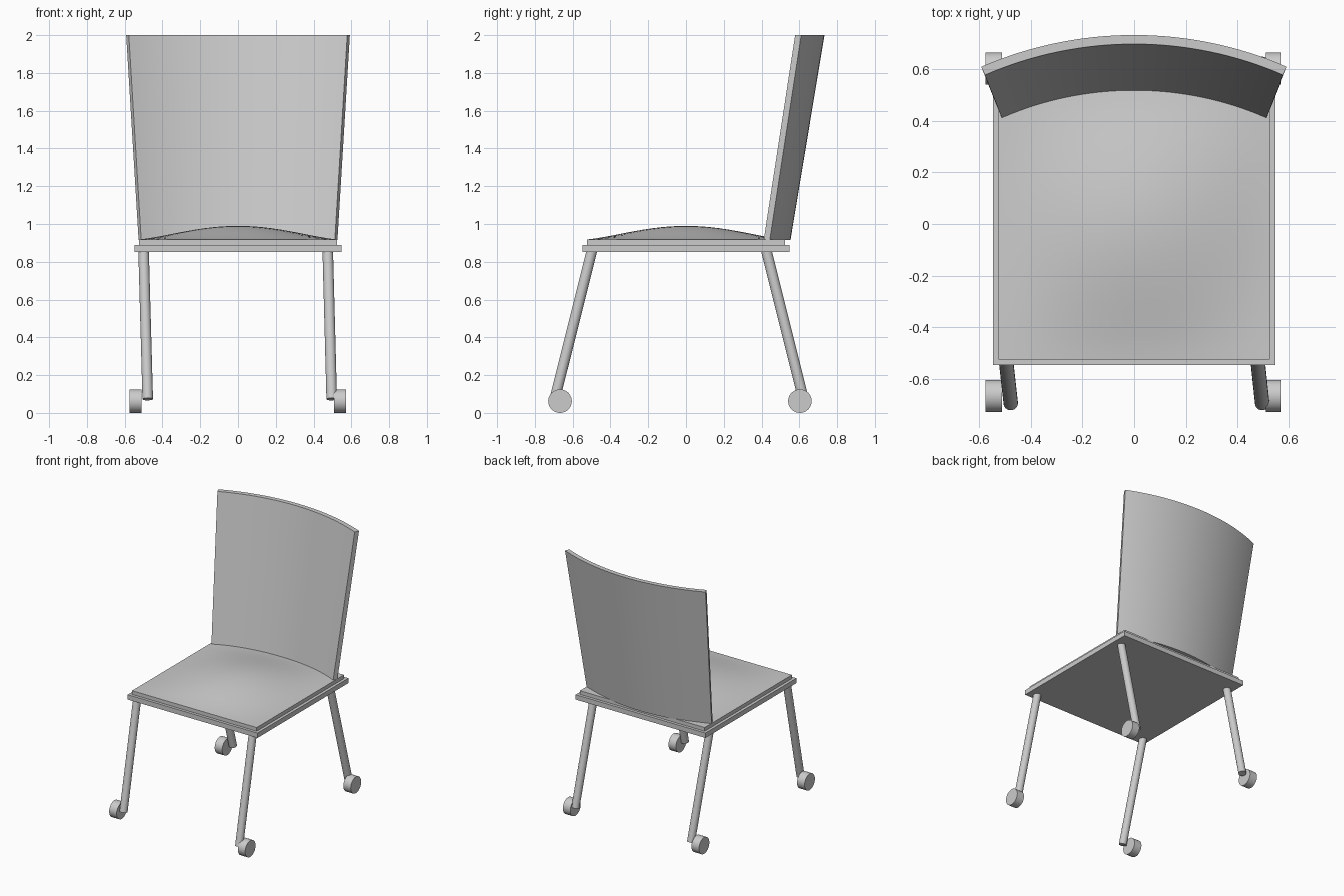
import bpy, bmesh, math
from mathutils import Vector

if "Cube" in bpy.data.objects:
    bpy.data.objects.remove(bpy.data.objects["Cube"])


def add_object(name, bm, angle=30):
    bmesh.ops.recalc_face_normals(bm, faces=bm.faces)
    mesh = bpy.data.meshes.new(name)
    bm.to_mesh(mesh)
    bm.free()
    obj = bpy.data.objects.new(name, mesh)
    bpy.context.collection.objects.link(obj)
    bpy.ops.object.select_all(action='DESELECT')
    obj.select_set(True)
    bpy.context.view_layer.objects.active = obj
    bpy.ops.object.shade_smooth_by_angle(angle=math.radians(angle))
    return obj


def box(half, z0, z1):
    bm = bmesh.new()
    bmesh.ops.create_cube(bm, size=1)
    for v in bm.verts:
        v.co = (v.co.x * 2 * half, v.co.y * 2 * half, z0 if v.co.z < 0 else z1)
    return bm


def rod(name, a, b, radius, sides=32):
    a, b = Vector(a), Vector(b)
    bm = bmesh.new()
    bmesh.ops.create_cone(bm, cap_ends=True, segments=sides, radius1=radius,
                          radius2=radius, depth=(b - a).length)
    rot = (b - a).to_track_quat('Z', 'Y').to_matrix()
    for v in bm.verts:
        v.co = rot @ v.co + (a + b) / 2
    return add_object(name, bm)


# Flat board under the seat
add_object("seat_board", box(0.547, 0.853, 0.89))

# Cushion with a softly domed top
bm = box(0.525, 0.885, 0.918)
bmesh.ops.subdivide_edges(bm, edges=[e for e in bm.edges
                          if abs(e.verts[0].co.z - e.verts[1].co.z) < 1e-4],
                          cuts=23, use_grid_fill=True)
for v in bm.verts:
    if v.co.z > 0.91:
        fx = max(0, math.cos(v.co.x / 0.525 * math.pi / 2))
        fy = max(0, math.cos(v.co.y / 0.525 * math.pi / 2))
        v.co.z += 0.072 * (fx * fy) ** 1.3
add_object("seat_cushion", bm)

# Backrest: a curved panel, wider and further back at the top
bm = bmesh.new()
STEPS, HALF_ANGLE = 32, math.radians(23.5)
sections = []
for i in range(STEPS + 1):
    t = HALF_ANGLE * (2 * i / STEPS - 1)
    ring = []
    # radius, y of the arc's middle, z
    for r, y, z in ((1.285, 0.518, 0.915), (1.32, 0.553, 0.915),
                    (1.485, 0.733, 2.0), (1.45, 0.698, 2.0)):
        ring.append(bm.verts.new((r * math.sin(t), y - r * (1 - math.cos(t)), z)))
    sections.append(ring)
for p, q in zip(sections, sections[1:]):
    for k in range(4):
        n = (k + 1) % 4
        bm.faces.new((p[k], p[n], q[n], q[k]))
bm.faces.new(sections[0])
bm.faces.new(sections[-1])
add_object("backrest", bm)

# Splayed legs with a wheel on the outer side of each
for end, y_top, y_foot, y_wheel in (("front", -0.498, -0.695, -0.667),
                                    ("rear", 0.425, 0.622, 0.603)):
    for side, x_top, x_foot, x_in, x_out in (
            ("left", -0.50, -0.478, -0.512, -0.575),
            ("right", 0.475, 0.496, 0.509, 0.571)):
        rod(f"{end}_{side}_leg", (x_top, y_top, 0.86), (x_foot, y_foot, 0.073), 0.028)
        rod(f"{end}_{side}_wheel", (x_in, y_wheel, 0.0625),
            (x_out, y_wheel, 0.0625), 0.0625)
